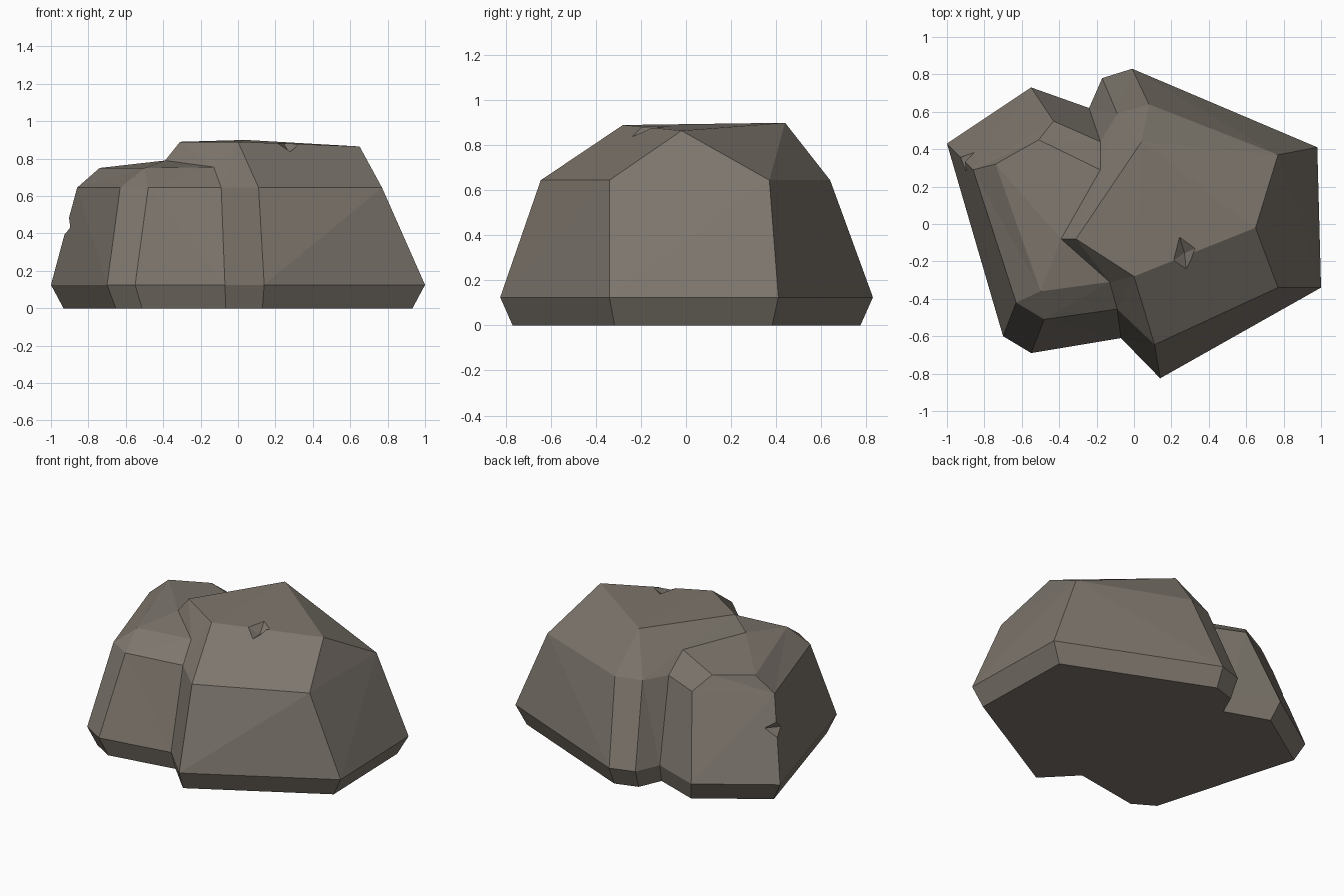
import bpy, bmesh
from mathutils import Vector

if "Cube" in bpy.data.objects:
    bpy.data.objects.remove(bpy.data.objects["Cube"])

stone = bpy.data.materials.new("warm grey stone")
stone.diffuse_color = (0.205, 0.18, 0.152, 1)
stone.use_nodes = True
stone.node_tree.nodes["Principled BSDF"].inputs["Base Color"].default_value = stone.diffuse_color


def make_object(name, bm):
    bmesh.ops.recalc_face_normals(bm, faces=bm.faces)
    mesh = bpy.data.meshes.new(name)
    bm.to_mesh(mesh)
    bm.free()
    mesh.materials.append(stone)
    obj = bpy.data.objects.new(name, mesh)
    bpy.context.collection.objects.link(obj)
    return obj


# Plan outlines, counter-clockwise from the left corner
foot = [(-1, .43), (-.70, -.60), (-.55, -.69), (-.07, -.61), (.14, -.825), (1, -.34),
        (.98, .41), (-.01, .83), (-.17, .78), (-.24, .62), (-.55, .73)]
shoulder = [(-.86, .29), (-.63, -.42), (-.48, -.51), (-.09, -.455), (.11, -.645), (.77, -.34),
            (.77, .37), (.08, .64), (-.09, .59), (-.18, .44), (-.43, .55)]
# Crown points of the low left lobe, the valley and the tall right lobe
crown = {"a": (-.74, .32, .75), "b": (-.50, -.36, .75), "c": (-.13, -.31, .755),
         "d": (-.39, -.08, .79), "e": (-.31, -.08, .89), "f": (0, -.28, .89),
         "g": (.65, -.02, .865), "h": (.04, .44, .90), "i": (-.18, .29, .76),
         "j": (-.51, .45, .74)}

bm = bmesh.new()
n = len(foot)
rings = [[bm.verts.new((x * s, y * s, z)) for x, y in pts]
         for pts, s, z in ((foot, .933, 0), (foot, 1, .125), (shoulder, 1, .645))]

# Underside and side walls
bm.faces.new(rings[0][::-1])
for low, high in zip(rings, rings[1:]):
    for k in range(n):
        m = (k + 1) % n
        bm.faces.new((low[k], low[m], high[m], high[k]))

# Sloping crown facets (numbers = shoulder corners, letters = crown points)
top = {key: bm.verts.new(co) for key, co in crown.items()}
facets = ["0 1 b a", "1 2 b", "2 3 c b", "3 4 f c", "c f e d", "4 5 g f", "5 6 g",
          "6 7 h g", "e f g h", "d e h i", "7 8 i h", "8 9 i", "9 10 j i", "10 0 a j",
          "a b d", "b c d", "a d i j"]
for facet in facets:
    bm.faces.new([rings[2][int(t)] if t.isdigit() else top[t] for t in facet.split()])
bmesh.ops.triangulate(bm, faces=bm.faces)
rock = make_object("rock", bm)


# Small chips knocked out of two edges
def chip(name, points):
    bm = bmesh.new()
    for p in points:
        bm.verts.new(Vector(p))
    bmesh.ops.convex_hull(bm, input=bm.verts)
    cutter = make_object(name, bm)
    cutter.hide_render = True
    cutter.hide_viewport = True
    mod = rock.modifiers.new(name, 'BOOLEAN')
    mod.operation = 'DIFFERENCE'
    mod.solver = 'EXACT'
    mod.object = cutter


chip("top_chip_cutter", [(.21, -.195, .884), (.33, -.13, .88), (.24, -.06, .888),
                         (.28, -.25, .838), (.27, -.155, .835), (.25, -.22, .95)])
chip("side_chip_cutter", [(-.926, .356, .395), (-.904, .334, .485), (-.85, .39, .45),
                          (-.90, .27, .43), (-.885, .33, .43), (-.98, .40, .45)])
